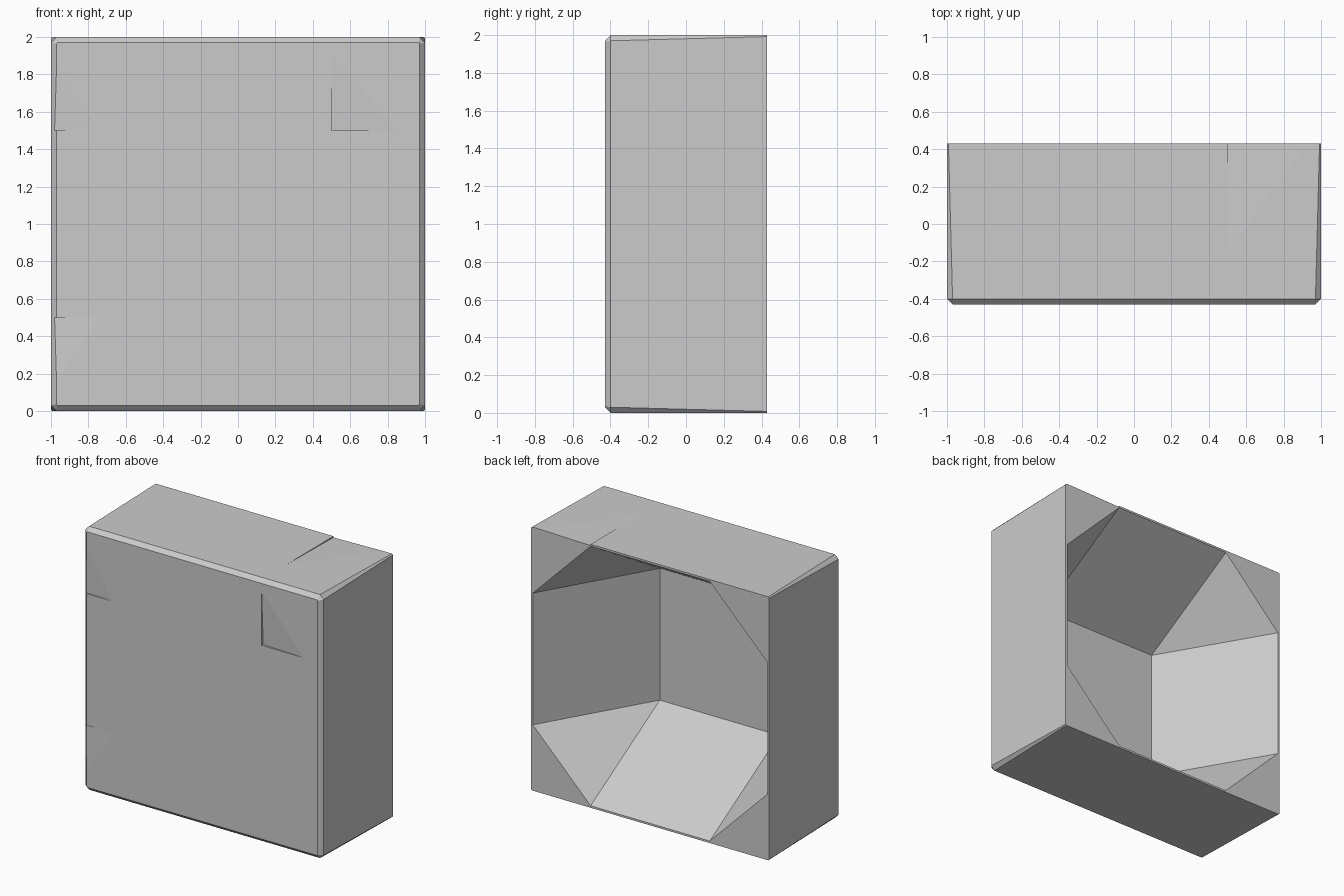
import bpy, bmesh

if "Cube" in bpy.data.objects:
    bpy.data.objects.remove(bpy.data.objects["Cube"])

W, D, R = 1.0, 0.43, 0.03      # half width, half depth, front edge chamfer
CZ = 1.0                       # centre height


def ring(half, corner, y):
    """Eight-sided loop: a square of given half size with cut corners."""
    h, c = half, half - corner
    pts = [(h, -c), (h, c), (c, h), (-c, h), (-h, c), (-h, -c), (-c, -h), (c, -h)]
    return [(x, y, z + CZ) for x, z in pts]


def make_object(name, bm):
    bmesh.ops.remove_doubles(bm, verts=bm.verts, dist=1e-5)
    bmesh.ops.recalc_face_normals(bm, faces=bm.faces)
    mesh = bpy.data.meshes.new(name)
    bm.to_mesh(mesh)
    bm.free()
    obj = bpy.data.objects.new(name, mesh)
    bpy.context.collection.objects.link(obj)
    return obj


# Block shell: front panel, chamfer, sides, back rim, then funnel recess
rings = [
    ring(W - R, 0.006, -D),
    ring(W, 0.03, -D + R),
    ring(W, 0.008, D),
    ring(0.985, 0.485, D),     # octagonal opening
    ring(0.5, 0.0, -D + R),    # square recess floor
]
bm = bmesh.new()
loops = [[bm.verts.new(p) for p in r] for r in rings]
for a, b in zip(loops, loops[1:]):
    for i in range(8):
        j = (i + 1) % 8
        bm.faces.new((a[i], a[j], b[j], b[i]))
bm.faces.new(loops[0])
bm.faces.new(loops[-1])
block = make_object("hollow_block", bm)


# Shallow wedge notches where the corner panels dip below the middle ones
def notch(deep, outer, a, b):
    bm = bmesh.new()
    v = [bm.verts.new(p) for p in (deep, outer, a, b)]
    for f in ((0, 1, 2), (0, 2, 3), (0, 3, 1), (1, 3, 2)):
        bm.faces.new([v[i] for i in f])
    cutter = make_object("notch_cutter", bm)
    cutter.hide_render = True
    mod = block.modifiers.new("notch", 'BOOLEAN')
    mod.operation, mod.solver, mod.object = 'DIFFERENCE', 'EXACT', cutter
    return cutter


cutters = [
    # front, upper right
    notch((0.5, -0.412, 1.5), (0.5, -0.45, 1.5), (0.5, -0.432, 1.95), (0.9, -0.432, 1.5)),
    # front, left side
    notch((-1.01, -0.418, 1.5), (-1.01, -0.45, 1.5), (-0.7, -0.432, 1.5), (-1.01, -0.432, 1.97)),
    notch((-1.01, -0.418, 0.5), (-1.01, -0.45, 0.5), (-0.7, -0.432, 0.5), (-1.01, -0.432, 0.03)),
    # top, right end
    notch((0.5, 0.44, 1.99), (0.5, 0.44, 2.02), (0.5, -0.2, 2.001), (0.98, 0.44, 2.001)),
]

# Bake the notches and drop the cutters
mesh = bpy.data.meshes.new_from_object(
    block.evaluated_get(bpy.context.evaluated_depsgraph_get()))
block.modifiers.clear()
block.data = mesh
for c in cutters:
    bpy.data.objects.remove(c)
